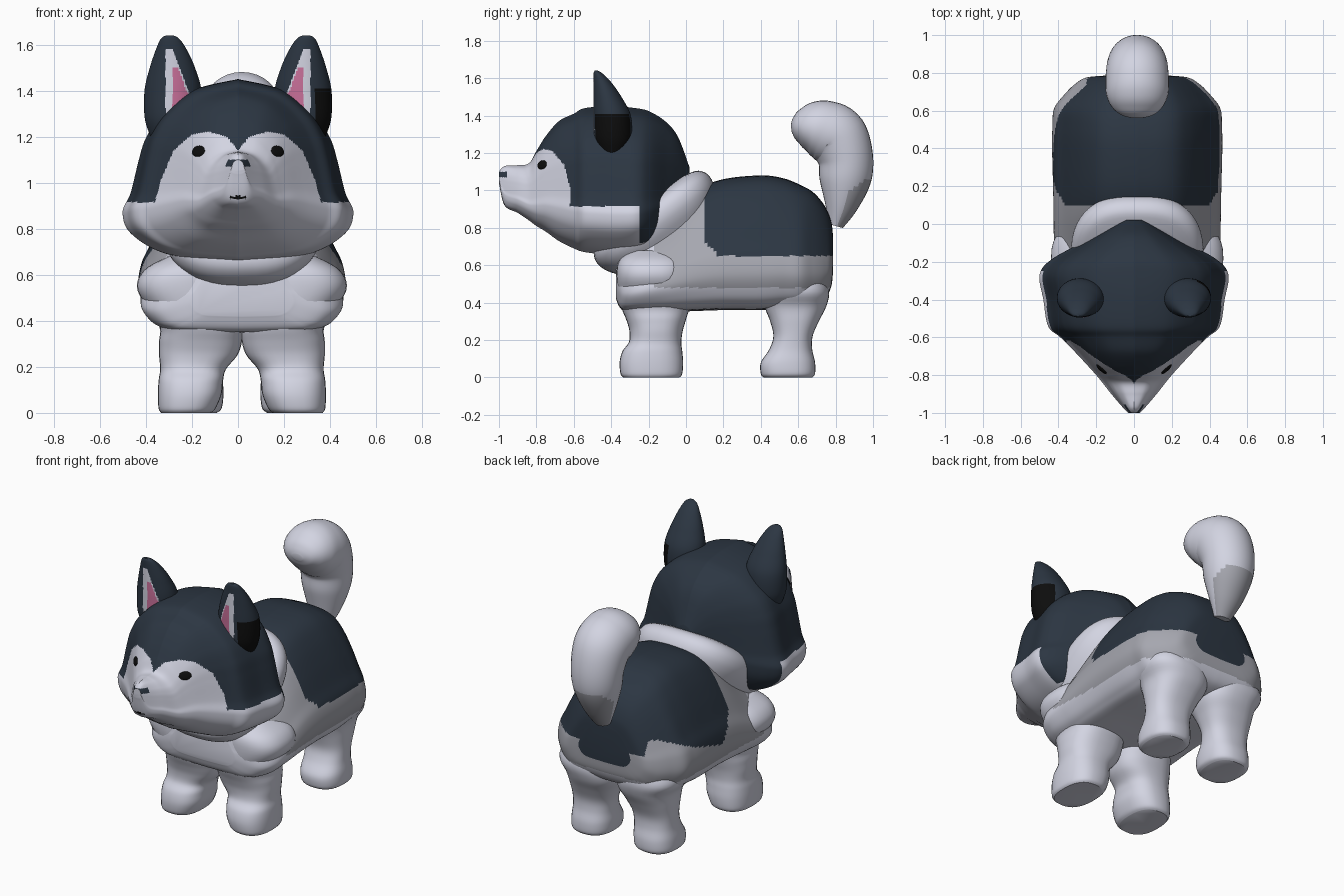
import bpy, bmesh, math
from mathutils import Vector
from mathutils.bvhtree import BVHTree

if "Cube" in bpy.data.objects:
    bpy.data.objects.remove(bpy.data.objects["Cube"])


def material(name, rgb):
    m = bpy.data.materials.new(name)
    m.diffuse_color = (*rgb, 1)
    m.use_nodes = True
    m.node_tree.nodes["Principled BSDF"].inputs["Base Color"].default_value = m.diffuse_color
    return m


WHITE, NAVY, GRAY, PINK, BLACK = range(5)
MATS = [material("white_fur", (0.65, 0.66, 0.76)), material("navy_fur", (0.025, 0.037, 0.055)),
        material("gray_fur", (0.38, 0.385, 0.43)), material("pink_inner_ear", (0.58, 0.16, 0.32)),
        material("black", (0.004, 0.004, 0.004))]
SHIFT = 0.017  # body, legs and tail sit slightly to one side of the head


def resample(table, steps):
    """Catmull-Rom interpolation through a table of tuples."""
    out = []
    n = len(table)
    for i in range(n - 1):
        p = [table[min(max(i + k, 0), n - 1)] for k in (-1, 0, 1, 2)]
        for s in range(steps):
            t = s / steps
            out.append(tuple(0.5 * (2 * b + (c - a) * t + (2 * a - 5 * b + 4 * c - d) * t * t
                                    + (3 * b - a - 3 * c + d) * t ** 3) for a, b, c, d in zip(*p)))
    out.append(table[-1])
    return out


def skin(name, rings, rule, dx=0.0):
    """Bridge rings of points, cap the ends and colour each face by a rule."""
    bm = bmesh.new()
    rows = [[bm.verts.new((p[0] + dx, p[1], p[2])) for p in ring] for ring in rings]
    n = len(rows[0])
    for a, b in zip(rows, rows[1:]):
        for j in range(n):
            k = (j + 1) % n
            bm.faces.new((a[j], a[k], b[k], b[j]))
    bm.faces.new(rows[0])
    bm.faces.new(rows[-1])
    bmesh.ops.recalc_face_normals(bm, faces=bm.faces)
    bm.normal_update()
    for f in bm.faces:
        f.material_index = rule(f.calc_center_median(), f.normal)
    tree = BVHTree.FromBMesh(bm)
    me = bpy.data.meshes.new(name)
    bm.to_mesh(me)
    bm.free()
    for m in MATS:
        me.materials.append(m)
    ob = bpy.data.objects.new(name, me)
    bpy.context.collection.objects.link(ob)
    bpy.ops.object.select_all(action='DESELECT')
    ob.select_set(True)
    bpy.context.view_layer.objects.active = ob
    bpy.ops.object.shade_smooth_by_angle(angle=math.radians(40))
    return tree


def section_rings(sections, profile, steps, psteps):
    """Mirrored cross-sections along y; sections are (y, half width, bottom, top)."""
    half = resample(profile, psteps)
    full = half + [(-x, t) for x, t in reversed(half[1:-1])]
    return [[(x * w, y, zb + t * (zt - zb)) for x, t in full]
            for y, w, zb, zt in resample(sections, steps)]


def oval(n, power):
    """Unit oval as (x, y) pairs; a power below 1 makes it squarer."""
    angles = [2 * math.pi * i / n for i in range(n)]
    return [tuple(math.copysign(abs(v) ** power, v) for v in (math.cos(a), math.sin(a))) for a in angles]


def upright(name, side, table, rule, steps=5, n=32, power=0.8, dx=SHIFT):
    """Upright limb; table rows are (z, centre x, centre y, radius x, radius y)."""
    skin(name, [[(side * cx + rx * u, cy + ry * v, z) for u, v in oval(n, power)]
                for z, cx, cy, rx, ry in resample(table, steps)], rule, dx)


def lerp_table(x, table):
    if x <= table[0][0]:
        return table[0][1]
    for (x0, v0), (x1, v1) in zip(table, table[1:]):
        if x <= x1:
            return v0 + (v1 - v0) * (x - x0) / (x1 - x0)
    return table[-1][1]


def plain(c, n):
    return WHITE


# Head with muzzle
MASK = [(0, 1.14), (0.05, 1.2), (0.12, 1.22), (0.2, 1.21), (0.28, 1.14), (0.34, 1.0), (0.36, 0.915)]


def head_colour(c, n):
    if c.y < -0.955 and abs(c.x) < 0.06 and 1.07 < c.z < 1.1:
        return NAVY
    if c.y < -0.94 and abs(c.x) < 0.035 and 0.93 < c.z < 0.942:
        return BLACK
    if c.y > -0.25:
        return NAVY if c.z > 0.72 else WHITE
    limit = lerp_table(abs(c.x), MASK) if c.y < -0.61 else 0.915
    return NAVY if c.z > limit else WHITE


head_profile = [(0, 0), (0.6, 0.04), (0.92, 0.15), (1, 0.27), (0.93, 0.38), (0.86, 0.56),
                (0.8, 0.68), (0.67, 0.81), (0.4, 0.94), (0, 1)]
head_sections = [(0.02, 0.06, 0.98, 1.12), (-0.04, 0.17, 0.85, 1.28), (-0.10, 0.28, 0.75, 1.36),
                 (-0.19, 0.44, 0.68, 1.42), (-0.27, 0.5, 0.66, 1.44), (-0.4, 0.48, 0.655, 1.45),
                 (-0.54, 0.455, 0.67, 1.44), (-0.6, 0.39, 0.69, 1.41), (-0.68, 0.31, 0.73, 1.37),
                 (-0.75, 0.245, 0.78, 1.29), (-0.8, 0.2, 0.81, 1.21), (-0.84, 0.167, 0.84, 1.145),
                 (-0.9, 0.12, 0.88, 1.135), (-0.97, 0.06, 0.92, 1.13), (-1.0, 0.03, 1.04, 1.1)]
head_tree = skin("head", section_rings(head_sections, head_profile, 13, 12), head_colour)

# Eyes laid on the head surface
for side, tag in ((1, "right"), (-1, "left")):
    p, normal, _, _ = head_tree.find_nearest(Vector((side * 0.168, -0.765, 1.135)))
    frame = normal.to_track_quat('Z', 'Y').to_matrix()
    rings = []
    for i in range(1, 8):
        a = math.pi * i / 8
        rings.append([p + frame @ Vector((0.037 * math.sin(a) * u, 0.025 * math.sin(a) * v,
                                          0.008 * math.cos(a))) for u, v in oval(16, 1)])
    skin("eye_" + tag, rings, lambda c, n: BLACK)


# Ears with painted inside and one black outer patch
def ear_colour(c, n):
    x, z = abs(c.x), c.z
    low, high = 0.2 + (z - 1.36) * 0.38, 0.315
    if n.y < -0.15 and low < x < high and z < 1.58:
        return PINK if low + 0.008 < x < high - 0.03 and z < 1.5 else WHITE
    if c.x > 0.335 and z < 1.41:
        return BLACK
    return NAVY


ear_table = [(1.2, 0.3, -0.39, 0.08, 0.07), (1.28, 0.29, -0.39, 0.115, 0.1), (1.4, 0.283, -0.395, 0.123, 0.1),
             (1.5, 0.285, -0.42, 0.098, 0.075), (1.58, 0.29, -0.448, 0.066, 0.047),
             (1.625, 0.295, -0.47, 0.04, 0.024), (1.64, 0.297, -0.48, 0.015, 0.009)]

# Legs
front_table = [(0, 0.243, -0.185, 0.108, 0.15), (0.02, 0.238, -0.185, 0.124, 0.165), (0.08, 0.227, -0.185, 0.138, 0.17),
               (0.14, 0.222, -0.18, 0.14, 0.16), (0.19, 0.212, -0.165, 0.143, 0.14), (0.25, 0.19, -0.16, 0.17, 0.143),
               (0.31, 0.18, -0.16, 0.18, 0.16), (0.39, 0.18, -0.165, 0.182, 0.185), (0.53, 0.25, -0.18, 0.203, 0.19),
               (0.62, 0.24, -0.18, 0.185, 0.18), (0.68, 0.2, -0.18, 0.12, 0.12)]
hind_table = [(0, 0.22, 0.545, 0.11, 0.13), (0.02, 0.218, 0.545, 0.13, 0.145), (0.08, 0.215, 0.545, 0.135, 0.145),
              (0.15, 0.212, 0.56, 0.13, 0.115), (0.22, 0.208, 0.572, 0.135, 0.105), (0.3, 0.195, 0.58, 0.155, 0.13),
              (0.38, 0.18, 0.585, 0.18, 0.165), (0.46, 0.2, 0.59, 0.2, 0.175), (0.55, 0.2, 0.58, 0.17, 0.15),
              (0.62, 0.2, 0.57, 0.1, 0.1)]
for side, tag in ((1, "right"), (-1, "left")):
    upright("ear_" + tag, side, ear_table, ear_colour, 13, 120, 1.0, 0)
    upright("front_leg_" + tag, side, front_table, plain)
    upright("hind_leg_" + tag, side, hind_table, plain)

# Body with dark saddle and gray flanks
LEFT_EDGE = [(0.1, 0.64), (0.25, 0.58), (0.5, 0.65), (0.7, 0.74)]


def body_colour(c, n):
    edge = lerp_table(c.y, LEFT_EDGE) if c.x < -0.25 else 0.65
    if c.z > edge and c.y > 0.105 + max(0, 0.72 - c.z):
        return NAVY
    if c.z > 0.48 and ((c.y > -0.17 and abs(c.x) > 0.2) or c.y > 0.6):
        return GRAY
    return WHITE


body_profile = [(0, 0), (0.62, 0.015), (0.82, 0.06), (0.93, 0.14), (1, 0.26), (0.97, 0.4), (0.88, 0.52),
                (0.76, 0.68), (0.62, 0.83), (0.47, 0.935), (0.28, 0.985), (0, 1)]
body_sections = [(-0.375, 0.22, 0.42, 0.65), (-0.34, 0.36, 0.36, 0.7), (-0.25, 0.43, 0.35, 0.76),
                 (-0.1, 0.44, 0.35, 0.88), (0.05, 0.442, 0.355, 1.0), (0.2, 0.445, 0.36, 1.06),
                 (0.4, 0.45, 0.36, 1.08), (0.52, 0.448, 0.37, 1.065), (0.61, 0.44, 0.375, 1.03),
                 (0.68, 0.39, 0.39, 0.99), (0.74, 0.33, 0.42, 0.92), (0.775, 0.27, 0.48, 0.84),
                 (0.785, 0.18, 0.55, 0.77)]
skin("body", section_rings(body_sections, body_profile, 9, 8), body_colour, SHIFT)

# Neck ruff: solid tilted disc of fur from the withers to the chest
centre, tilt, across = Vector((0, -0.18, 0.85)), Vector((0, 0.3, 0.23)), Vector((0.35, 0, 0))
axis = tilt.cross(across).normalized()
if axis.z < 0:
    axis.negate()
ruff_rows = resample([(-0.13, 0.86), (-0.08, 0.95), (-0.03, 1.0), (0.02, 0.99), (0.06, 0.9), (0.08, 0.7)], 4)
skin("neck_ruff", [[centre + axis * h + (tilt * u + across * v) * s for u, v in oval(56, 0.78)]
                   for h, s in ruff_rows], plain, SHIFT)

# Curled tail: path rows are (y, z, radius, half width)
tail_path = resample([(0.8, 0.81, 0.04, 0.05), (0.83, 0.92, 0.09, 0.1), (0.85, 1.05, 0.137, 0.14),
                      (0.853, 1.17, 0.148, 0.155), (0.81, 1.28, 0.165, 0.165), (0.745, 1.318, 0.163, 0.168),
                      (0.68, 1.333, 0.145, 0.163), (0.62, 1.335, 0.105, 0.135), (0.58, 1.332, 0.06, 0.09),
                      (0.563, 1.33, 0.02, 0.035)], 6)
tail = []
for i, (y, z, r, w) in enumerate(tail_path):
    y0, z0 = tail_path[max(i - 1, 0)][:2]
    y1, z1 = tail_path[min(i + 1, len(tail_path) - 1)][:2]
    up = Vector((1, 0, 0)).cross(Vector((0, y1 - y0, z1 - z0)).normalized())
    tail.append([Vector((w * u, y, z)) + up * (r * v) for u, v in oval(32, 1)])
skin("tail", tail, lambda c, n: GRAY if c.z < 1.06 - 0.9 * max(0, 0.95 - c.y) and n.y > 0.1 else WHITE, SHIFT)
